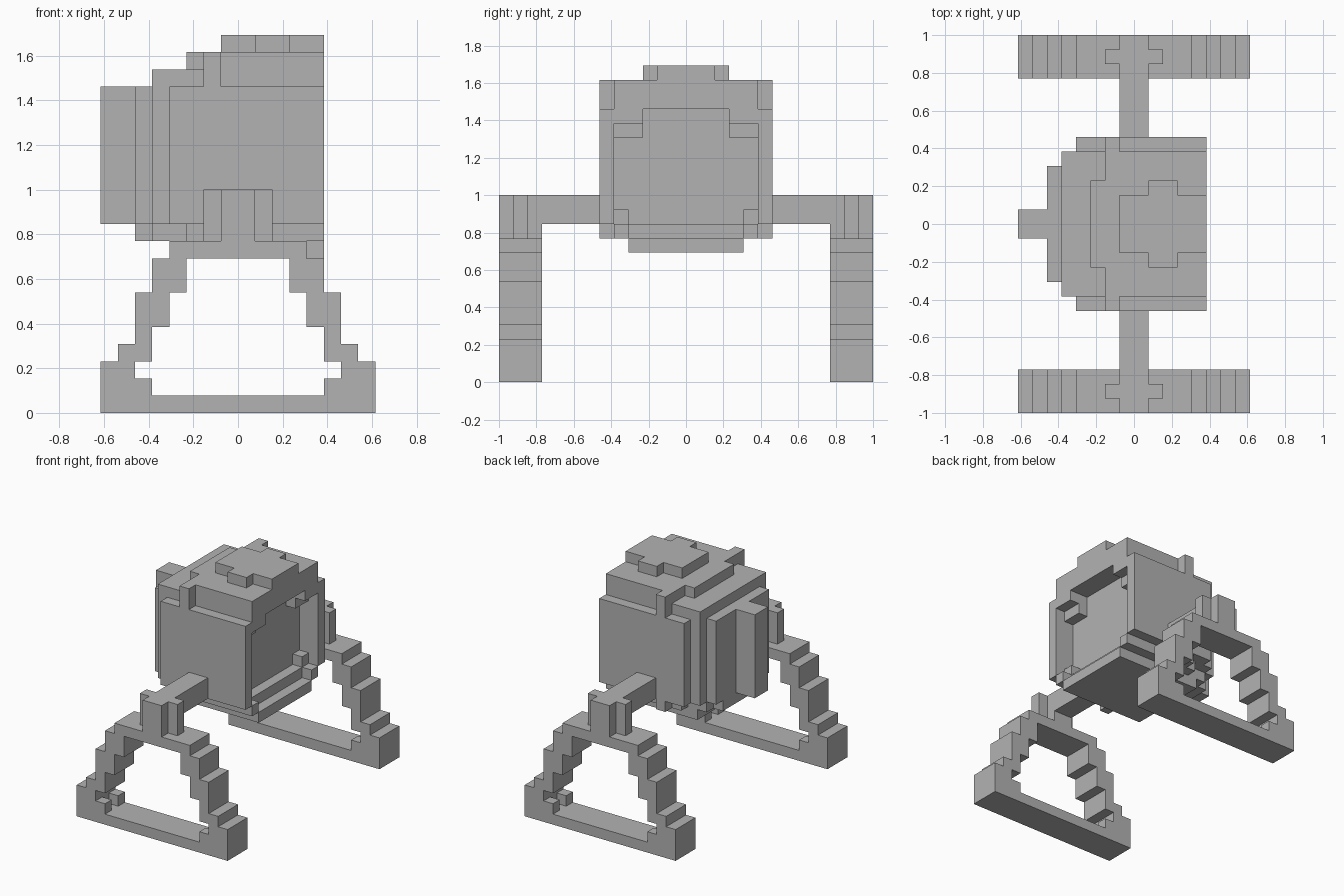
import bpy, bmesh
from mathutils import Vector

U = 1 / 13  # size of one block

cube = bpy.data.objects.get("Cube")
if cube:
    bpy.data.objects.remove(cube, do_unlink=True)

grey = bpy.data.materials.new("plain grey")
grey.use_nodes = True
colour = (0.45, 0.45, 0.45, 1)
grey.diffuse_color = colour
grey.node_tree.nodes["Principled BSDF"].inputs["Base Color"].default_value = colour


def block(x0, x1, y0, y1, z0, z1):
    return {(x, y, z) for x in range(x0, x1) for y in range(y0, y1) for z in range(z0, z1)}


def slab(x0, x1, half, z0, z1):
    """Block centred on y = 0."""
    return block(x0, x1, -half, half, z0, z1)


def span(half, y0, y1, z0, z1):
    """Block centred on x = 0."""
    return block(-half, half, y0, y1, z0, z1)


def build(name, cells, flip=False):
    """Skin the outside of a set of unit blocks and merge its flat faces."""
    if flip:
        cells = {(x, -y - 1, z) for x, y, z in cells}
    bm = bmesh.new()
    verts = {}
    for cell in cells:
        for axis in range(3):
            for side in (0, 1):
                near = list(cell)
                near[axis] += 2 * side - 1
                if tuple(near) in cells:
                    continue
                a, b = (axis + 1) % 3, (axis + 2) % 3
                ring = [(0, 0), (1, 0), (1, 1), (0, 1)]
                corners = []
                for i, j in (ring if side else ring[::-1]):
                    p = list(cell)
                    p[axis] += side
                    p[a] += i
                    p[b] += j
                    p = tuple(p)
                    if p not in verts:
                        verts[p] = bm.verts.new(Vector(p) * U)
                    corners.append(verts[p])
                bm.faces.new(corners)
    bmesh.ops.dissolve_limit(bm, angle_limit=0.01, verts=bm.verts[:], edges=bm.edges[:])
    mesh = bpy.data.meshes.new(name)
    bm.to_mesh(mesh)
    bm.free()
    mesh.materials.append(grey)
    bpy.context.collection.objects.link(bpy.data.objects.new(name, mesh))


# Rounded body, stepped at the back, with a rib around it
body = slab(-6, 5, 4, 11, 19) | slab(-5, 5, 5, 11, 19) | slab(-4, 5, 6, 11, 19)
body |= slab(-5, 5, 5, 19, 20) | slab(-3, 5, 3, 20, 21) | slab(-2, 5, 5, 20, 21)
body |= slab(-2, -1, 6, 10, 21)
# Stepped underside
body |= slab(-6, 5, 3, 10, 11) | slab(-5, 5, 4, 10, 11) | slab(-3, 5, 5, 10, 11)
body |= slab(-4, 5, 4, 9, 10)
# Stepped opening on the +x side
body -= slab(4, 5, 5, 11, 18) | slab(4, 5, 4, 10, 11)
body -= slab(3, 4, 5, 12, 17) | slab(3, 4, 4, 11, 12) | slab(3, 5, 3, 17, 19)
build("body", body)

# Cap on top and fin at the back
build("top_cap", slab(-1, 5, 2, 21, 22) | slab(1, 3, 3, 21, 22))
build("back_fin", slab(-8, -6, 1, 11, 19))

# Stand: stepped outline minus stepped window
frame = set()
for half, z0, z1 in ((8, 0, 3), (7, 3, 4), (6, 4, 7), (5, 7, 9), (4, 9, 10)):
    frame |= span(half, 10, 13, z0, z1)
for half, z0, z1 in ((5, 1, 5), (6, 2, 3), (4, 5, 7), (3, 7, 9)):
    frame -= span(half, 10, 13, z0, z1)
for half, z0, z1 in ((5, 5, 7), (4, 7, 9)):
    frame |= span(half, 10, 13, z0, z1) - span(half - 1, 10, 13, z0, z1)
frame -= span(6, 11, 12, 1, 2)

# Pivot post and axle
hub = span(1, 10, 13, 10, 13) | span(2, 11, 12, 10, 13)
axle = span(1, 6, 10, 11, 13)

for side, flip in (("back", False), ("front", True)):
    build(side + "_stand", frame, flip)
    build(side + "_pivot", hub, flip)
    build(side + "_axle", axle, flip)
